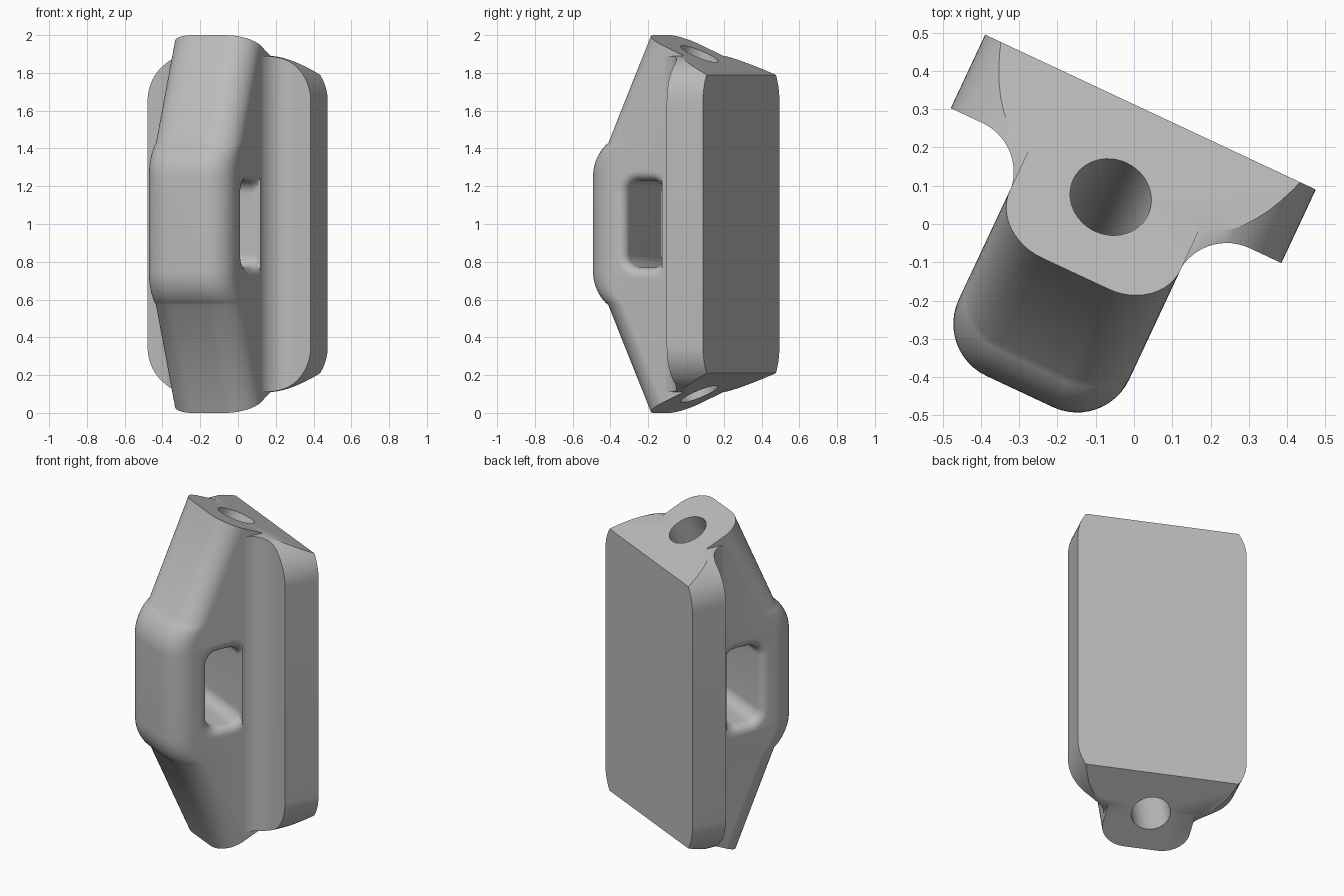
import bpy, bmesh, math
from mathutils import Matrix, Vector

old = bpy.data.objects.get("Cube")
if old:
    bpy.data.objects.remove(old, do_unlink=True)

HALF_W = 0.477      # half width of the back plate
BOSS = 0.246        # half width of the front boss
BACK = 0.283        # depth of the back face
FRONT = -0.523      # depth of the front face


def loft(name, rings):
    """Skin a list of equal-length closed rings and cap both ends."""
    bm = bmesh.new()
    loops = [[bm.verts.new(p) for p in ring] for ring in rings]
    n = len(loops[0])
    for a, b in zip(loops, loops[1:]):
        for i in range(n):
            j = (i + 1) % n
            bm.faces.new((a[i], a[j], b[j], b[i]))
    bm.faces.new(loops[0])
    bm.faces.new(loops[-1])
    bmesh.ops.recalc_face_normals(bm, faces=bm.faces)
    mesh = bpy.data.meshes.new(name)
    bm.to_mesh(mesh)
    bm.free()
    obj = bpy.data.objects.new(name, mesh)
    bpy.context.collection.objects.link(obj)
    return obj


def arc(cx, cy, r, start, end, steps=12):
    pts = []
    for i in range(steps + 1):
        a = math.radians(start + (end - start) * i / steps)
        pts.append((cx + r * math.cos(a), cy + r * math.sin(a)))
    return pts


def rounded_rect(x0, x1, y0, y1, r, steps=12):
    return (arc(x1 - r, y1 - r, r, 0, 90, steps) + arc(x0 + r, y1 - r, r, 90, 180, steps)
            + arc(x0 + r, y0 + r, r, 180, 270, steps) + arc(x1 - r, y0 + r, r, 270, 360, steps))


def combine(target, tool, operation):
    """Apply a boolean and remove the tool."""
    mod = target.modifiers.new(operation, 'BOOLEAN')
    mod.operation = operation
    mod.solver = 'EXACT'
    mod.object = tool
    bpy.context.view_layer.objects.active = target
    bpy.ops.object.modifier_apply(modifier=mod.name)
    bpy.data.objects.remove(tool, do_unlink=True)


# Front boss: rounded sections following the bowed front profile
upper = [(FRONT + 0.225 - w, 1.25 + h)
         for w, h in arc(0, 0, 0.225, 0, 53, 10)] + [(-0.138, 2.1)]
profile = [(w, 2 - z) for w, z in reversed(upper)] + upper


def boss_section(front, z, r=0.15):
    pts = arc(-BOSS + r, front + r, r, 180, 270) + arc(BOSS - r, front + r, r, 270, 360)
    return [(u, w, z) for u, w in pts + [(BOSS, 0.2), (-BOSS, 0.2)]]


body = loft("bracket_body", [boss_section(w, z) for w, z in profile])

# Back plate with concave flares leading into the boss
flare_r = 0.141
flare = arc(BOSS - 0.002 + flare_r, 0.071 - flare_r, flare_r, 90, 180, 14)
half = [(HALF_W + 0.1, BACK), (HALF_W + 0.1, 0.071)] + flare
section = half + [(-u, w) for u, w in reversed(half)]
plate = loft("back_plate", [[(u, w, z) for u, w in section] for z in (0, 2)])
outline = rounded_rect(-HALF_W, HALF_W, 0.11, 1.89, 0.24, 16)
combine(plate, loft("plate_outline", [[(u, w, z) for u, z in outline] for w in (-0.3, 0.5)]),
        'INTERSECT')
combine(body, plate, 'UNION')

# Sloping top and bottom faces
slope = 0.4516
top_z = lambda w: 2 - slope * (w + 0.182)
envelope = [(-0.8, top_z(-0.8)), (0.4, top_z(0.4)), (0.4, 2 - top_z(0.4)), (-0.8, 2 - top_z(-0.8))]
combine(body, loft("end_trim", [[(u, w, z) for w, z in envelope] for u in (-0.8, 0.8)]),
        'INTERSECT')

# Window through the sides, with rolled rims
rim = 0.05
stations = [(rim * math.sin(a), rim * (1 - math.cos(a)))
            for a in [math.radians(15 * i) for i in range(7)]]
stations = [(BOSS - rim + u, grow) for u, grow in stations] + [(0.6, rim)]
stations = [(-u, g) for u, g in reversed(stations)] + stations


def window_section(u, grow):
    pts = rounded_rect(-0.28 - grow, -0.065 + grow, 0.77 - grow, 1.23 + grow, 0.07 + grow, 8)
    return [(u, min(w, -0.065), z) for w, z in pts]


combine(body, loft("window_cutter", [window_section(u, g) for u, g in stations]), 'DIFFERENCE')

# Bores square to the sloping end faces
for side in (1, -1):
    w0 = 0.038
    mouth = Vector((0, w0, 1 + side * (top_z(w0) - 1)))
    axis = Vector((0, slope, side)).normalized()
    across = Vector((1, 0, 0))
    up = axis.cross(across)
    circle = arc(0, 0, 0.108, 0, 360, 48)[:-1]
    rings = [[mouth + axis * d + across * x + up * y for x, y in circle] for d in (-0.55, 0.2)]
    combine(body, loft("bore_cutter", rings), 'DIFFERENCE')

# Turn the bracket into place
body.data.transform(Matrix.Rotation(math.radians(-25.1), 4, 'Z')
                    @ Matrix.Translation((-0.085, 0, 0)))

# Material
grey = bpy.data.materials.new("plain grey")
grey.use_nodes = True
color = (0.5, 0.5, 0.5, 1)
grey.diffuse_color = color
grey.node_tree.nodes["Principled BSDF"].inputs["Base Color"].default_value = color
body.data.materials.clear()
body.data.materials.append(grey)

bpy.ops.object.select_all(action='DESELECT')
body.select_set(True)
bpy.context.view_layer.objects.active = body
bpy.ops.object.shade_smooth_by_angle(angle=math.radians(28))
